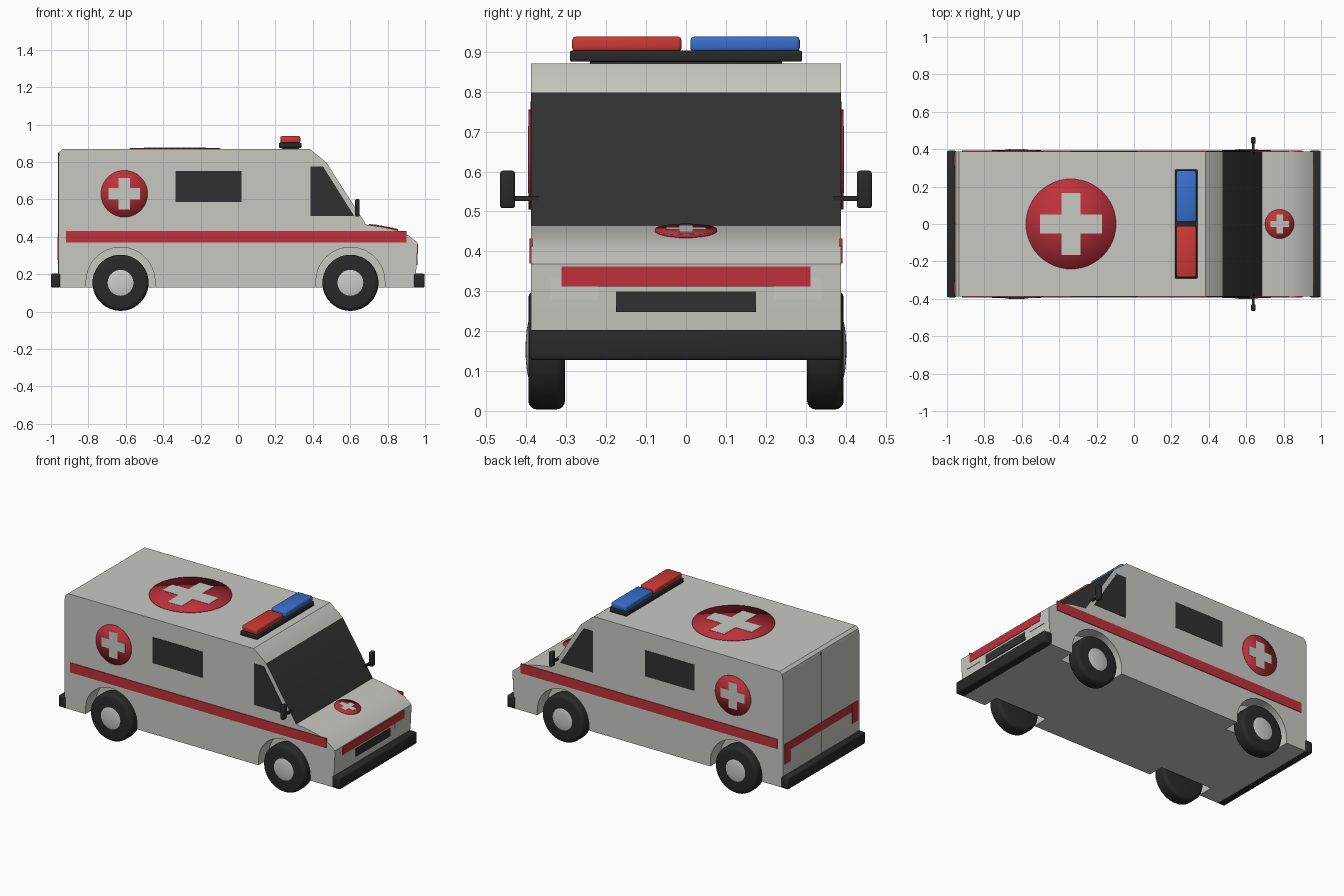
import bpy, bmesh, math
from mathutils import Matrix, Vector

old = bpy.data.objects.get("Cube")
if old:
    bpy.data.objects.remove(old, do_unlink=True)


def material(name, rgb):
    m = bpy.data.materials.new(name)
    m.use_nodes = True
    m.diffuse_color = (*rgb, 1)
    bsdf = m.node_tree.nodes["Principled BSDF"]
    bsdf.inputs["Base Color"].default_value = (*rgb, 1)
    bsdf.inputs["Roughness"].default_value = 0.6
    return m


PAINT = material("off white paint", (0.58, 0.58, 0.54))
RED = material("stripe red", (0.52, 0.03, 0.045))
LAMP_RED = material("lamp red", (0.6, 0.04, 0.035))
LAMP_BLUE = material("lamp blue", (0.04, 0.16, 0.6))
GLASS = material("dark glass", (0.03, 0.03, 0.03))
RUBBER = material("black rubber", (0.022, 0.022, 0.022))
METAL = material("hub grey", (0.6, 0.6, 0.6))


def finish(name, bm, mat, smooth=None):
    """Turn a bmesh into an object; smooth is the sharp-edge angle in degrees."""
    bmesh.ops.recalc_face_normals(bm, faces=bm.faces)
    me = bpy.data.meshes.new(name)
    bm.to_mesh(me)
    bm.free()
    me.materials.append(mat)
    if smooth:
        me.shade_smooth()
        me.set_sharp_from_angle(angle=math.radians(smooth))
    ob = bpy.data.objects.new(name, me)
    bpy.context.collection.objects.link(ob)
    return ob


def prism(name, pts, push, mat, smooth=None, matrix=None):
    bm = bmesh.new()
    face = bm.faces.new([bm.verts.new(p) for p in pts])
    ext = bmesh.ops.extrude_face_region(bm, geom=[face])["geom"]
    verts = [g for g in ext if isinstance(g, bmesh.types.BMVert)]
    bmesh.ops.translate(bm, verts=verts, vec=push)
    if matrix:
        bm.transform(matrix)
    return finish(name, bm, mat, smooth)


def box(name, lo, hi, mat, bevel=0):
    lo, hi = Vector(lo), Vector(hi)
    bm = bmesh.new()
    bmesh.ops.create_cube(bm, size=1)
    bm.transform(Matrix.Translation((lo + hi) / 2) @ Matrix.Diagonal((*(hi - lo), 1)))
    if bevel:
        bmesh.ops.bevel(bm, geom=bm.edges[:], offset=bevel, segments=2,
                        profile=0.5, affect='EDGES')
    return finish(name, bm, mat, 50 if bevel else None)


def cylinder(name, loc, r, depth, mat, bevel=0):
    """Cylinder lying along y."""
    bm = bmesh.new()
    bmesh.ops.create_cone(bm, cap_ends=True, segments=48, radius1=r, radius2=r, depth=depth,
                          matrix=Matrix.Translation(loc) @ Matrix.Rotation(math.pi / 2, 4, 'X'))
    if bevel:
        rims = [e for e in bm.edges if any(len(f.verts) > 4 for f in e.link_faces)]
        bmesh.ops.bevel(bm, geom=rims, offset=bevel, segments=4, profile=0.5, affect='EDGES')
    return finish(name, bm, mat, 40)


def emblem(name, loc, rot, r, half, arm):
    """Softly shaded red disc with a pale cross plate on top."""
    m = Matrix.Translation(loc) @ rot
    bm = bmesh.new()
    bmesh.ops.create_cone(bm, cap_ends=True, cap_tris=True, segments=48,
                          radius1=r, radius2=r, depth=0.008, matrix=m)
    finish(name + "_disc", bm, RED, 180)
    h, a = half, arm
    quarter = [(a, a), (a, h), (-a, h)]
    pts = [Matrix.Rotation(k * math.pi / 2, 3, 'Z') @ Vector((*p, 0.003))
           for k in range(4) for p in quarter]
    prism(name + "_cross", pts, (0, 0, 0.003), PAINT, matrix=m)


# Body shell, nose towards +x
W = 0.388
profile = [(-0.96, 0.13), (-0.96, 0.825), (-0.953, 0.855), (-0.935, 0.87), (0.382, 0.87),
           (0.472, 0.798), (0.685, 0.465), (0.78, 0.451), (0.85, 0.435), (0.915, 0.405),
           (0.96, 0.368), (0.957, 0.267), (0.944, 0.13)]
body = prism("body", [(x, -W, z) for x, z in profile], (0, 2 * W, 0), PAINT, 35)
body.data.materials.append(GLASS)
for f in body.data.polygons:
    if f.normal.x > 0.7 and f.normal.z > 0.4 and f.center.z > 0.6 and f.center.x > 0.5:
        f.material_index = 1  # windscreen

# Wheel arches cut from the body, then the wheels
for axle, wx in (("rear", -0.628), ("front", 0.601)):
    for side, s in (("left", 1), ("right", -1)):
        bm = bmesh.new()
        arc = [(wx + 0.184 * math.cos(t), 0.16 + 0.184 * math.sin(t))
               for t in (math.pi * k / 24 for k in range(25))]
        outline = [(wx + 0.184, 0.05)] + arc + [(wx - 0.184, 0.05)]
        bm.free()
        cutter = prism("arch_cutter", [(x, s * 0.285, z) for x, z in outline],
                       (0, s * 0.2, 0), PAINT)
        cutter.hide_render = True
        mod = body.modifiers.new("arch", 'BOOLEAN')
        mod.operation = 'DIFFERENCE'
        mod.solver = 'EXACT'
        mod.object = cutter
        bpy.context.view_layer.objects.active = body
        bpy.ops.object.modifier_apply(modifier=mod.name)
        bpy.data.objects.remove(cutter, do_unlink=True)

        cylinder(f"{axle}_{side}_tyre", (wx, s * 0.349, 0.154), 0.15, 0.092, RUBBER, 0.022)
        bm = bmesh.new()
        bmesh.ops.create_uvsphere(bm, u_segments=32, v_segments=16, radius=0.084)
        bm.transform(Matrix.Translation((wx, s * 0.386, 0.154)) @ Matrix.Diagonal((1, 0.19, 1, 1)))
        finish(f"{axle}_{side}_hub", bm, METAL, 180)
body.data.shade_smooth()
body.data.set_sharp_from_angle(angle=math.radians(25))

# Side stripes, windows, emblems and mirrors
for side, s in (("left", 1), ("right", -1)):
    def span(a, b):
        return sorted((s * a, s * b))

    y0, y1 = span(W - 0.004, W + 0.004)
    box(side + "_stripe", (-0.92, y0, 0.37), (0.90, y1, 0.432), RED)
    y0, y1 = span(W - 0.004, W + 0.002)
    box(side + "_rear_window", (-0.333, y0, 0.585), (0.018, y1, 0.752), GLASS)
    door = [(0.388, 0.51), (0.388, 0.775), (0.455, 0.775), (0.622, 0.51)]
    prism(side + "_door_window", [(x, s * (W - 0.004), z) for x, z in door],
          (0, s * 0.006, 0), GLASS)
    emblem(side + "_emblem", (-0.608, s * (W + 0.002), 0.63),
           Matrix.Rotation(-s * math.pi / 2, 4, 'X'), 0.125, 0.084, 0.03)
    y0, y1 = span(0.37, 0.44)
    box(side + "_mirror_arm", (0.632, y0, 0.526), (0.645, y1, 0.539), RUBBER)
    y0, y1 = span(0.428, 0.466)
    box(side + "_mirror", (0.626, y0, 0.508), (0.65, y1, 0.602), RUBBER, 0.007)
    # Tail lamps and headlamps
    y0, y1 = span(0.31, 0.372)
    box(side + "_tail_lamp", (-0.964, y0, 0.275), (-0.957, y1, 0.402), RED)
    y0, y1 = span(0.22, 0.34)
    box(side + "_headlamp", (0.953, y0, 0.28), (0.9605, y1, 0.335), PAINT)

# Roof and bonnet emblems
emblem("roof_emblem", (-0.337, 0, 0.872), Matrix.Identity(4), 0.241, 0.165, 0.05)
emblem("bonnet_emblem", (0.778, 0, 0.4515), Matrix.Rotation(math.radians(10.3), 4, 'Y'),
       0.078, 0.05, 0.017)

# Nose and tail details
box("front_stripe", (0.955, -0.312, 0.312), (0.9625, 0.312, 0.362), RED)
box("grille", (0.953, -0.175, 0.248), (0.9605, 0.175, 0.3), GLASS)
box("rear_stripe", (-0.963, -0.34, 0.35), (-0.957, 0.34, 0.402), RED)
box("rear_door_seam", (-0.962, -0.0025, 0.2), (-0.957, 0.0025, 0.85), GLASS)
box("front_bumper", (0.94, -0.392, 0.128), (0.998, 0.392, 0.203), RUBBER, 0.008)
box("rear_bumper", (-1.0, -0.392, 0.128), (-0.95, 0.392, 0.203), RUBBER, 0.008)

# Roof light bar
box("light_bar_foot", (0.235, -0.24, 0.866), (0.325, 0.24, 0.88), RUBBER)
box("light_bar_base", (0.219, -0.291, 0.875), (0.34, 0.291, 0.903), RUBBER, 0.005)
box("red_beacon", (0.226, -0.285, 0.9), (0.333, -0.011, 0.938), LAMP_RED, 0.009)
box("blue_beacon", (0.226, 0.011, 0.9), (0.333, 0.285, 0.938), LAMP_BLUE, 0.009)
